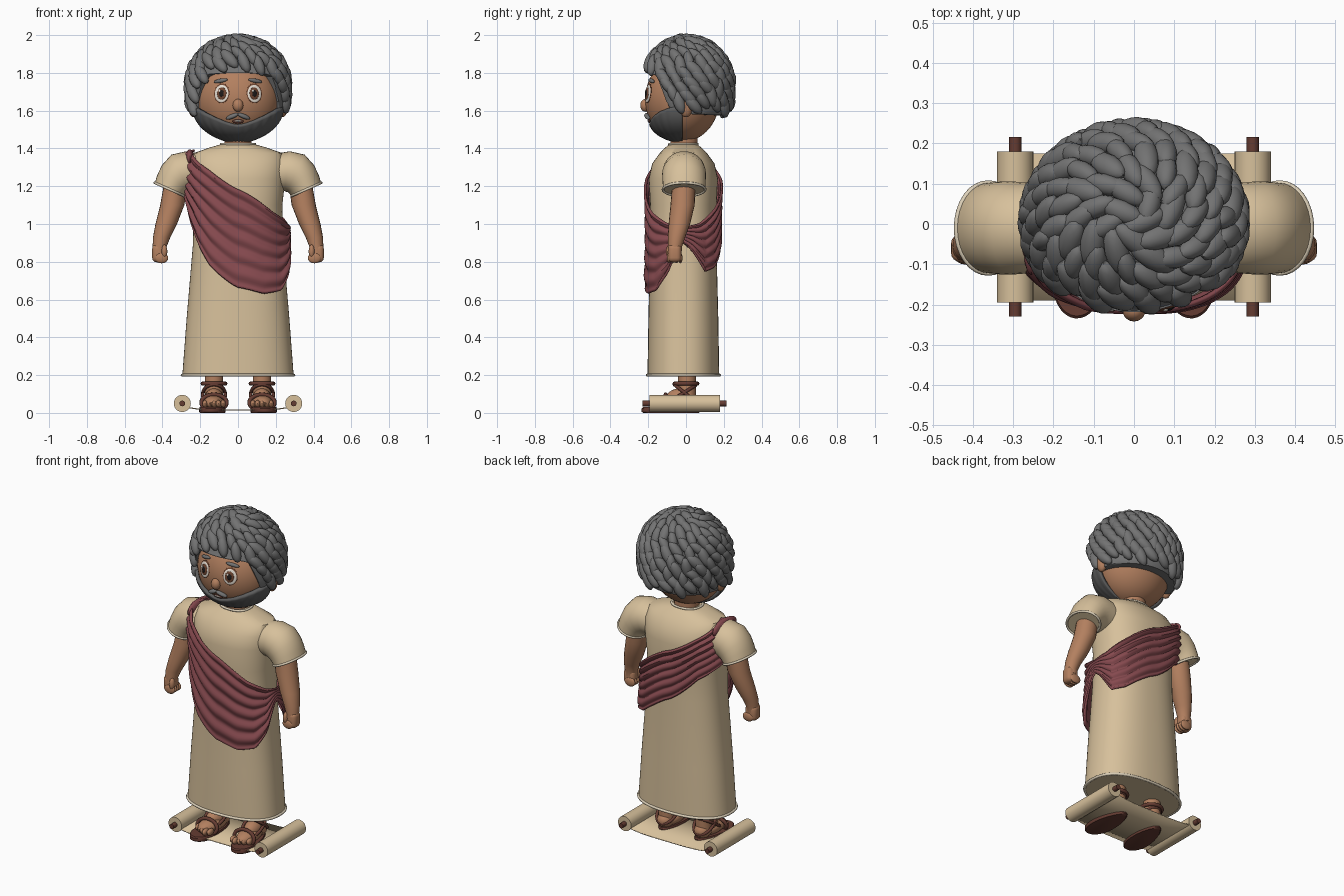
import bpy, bmesh, math, random
from mathutils import Matrix, Vector, Euler

random.seed(4)
if "Cube" in bpy.data.objects:
    bpy.data.objects.remove(bpy.data.objects["Cube"])
made = []


def material(name, r, g, b):
    m = bpy.data.materials.new(name)
    m.use_nodes = True
    m.diffuse_color = (r, g, b, 1)
    bsdf = next(n for n in m.node_tree.nodes if n.type == 'BSDF_PRINCIPLED')
    bsdf.inputs["Base Color"].default_value = (r, g, b, 1)
    bsdf.inputs["Roughness"].default_value = 0.8
    return m


CLOTH = material("tan cloth", .68, .53, .33)
TRIM = material("pale trim", .72, .63, .48)
SKIN = material("brown skin", .45, .215, .115)
SASH = material("wine red cloth", .24, .068, .078)
HAIR = material("grey hair", .17, .17, .17)
BEARD = material("dark grey beard", .11, .11, .11)
LEATHER = material("brown leather", .13, .045, .032)
WHITE = material("eye white", .8, .74, .66)
IRIS = material("brown iris", .16, .06, .03)
BLACK = material("pupil black", .012, .01, .01)


def finish(bm, name, mat, thickness=0):
    bmesh.ops.recalc_face_normals(bm, faces=bm.faces)
    me = bpy.data.meshes.new(name)
    bm.to_mesh(me)
    bm.free()
    me.materials.append(mat)
    ob = bpy.data.objects.new(name, me)
    bpy.context.collection.objects.link(ob)
    if thickness:
        s = ob.modifiers.new("thickness", 'SOLIDIFY')
        s.thickness, s.offset = thickness, 0
    made.append(ob)
    return ob


def add_ball(bm, loc, radii, rot=Matrix(), seg=16):
    m = Matrix.Translation(loc) @ rot @ Matrix.Diagonal((*radii, 1))
    bmesh.ops.create_uvsphere(bm, u_segments=seg, v_segments=seg // 2 + 2, radius=1, matrix=m)


def ball(name, mat, loc, radii, rot=Matrix(), seg=24):
    bm = bmesh.new()
    add_ball(bm, loc, radii, rot, seg)
    return finish(bm, name, mat)


def skin_rings(bm, rings, closed=True, caps=True):
    rows = [[bm.verts.new(p) for p in ring] for ring in rings]
    n = len(rows[0])
    for a, b in zip(rows, rows[1:]):
        for i in range(n if closed else n - 1):
            j = (i + 1) % n
            bm.faces.new((a[i], a[j], b[j], b[i]))
    if caps:
        bm.faces.new(rows[0])
        bm.faces.new(rows[-1])


def loft(name, mat, rings, closed=True, caps=True, thickness=0):
    bm = bmesh.new()
    skin_rings(bm, rings, closed, caps)
    return finish(bm, name, mat, thickness)


def cylinder(name, mat, loc, radius, depth, rot=Matrix()):
    bm = bmesh.new()
    bmesh.ops.create_cone(bm, cap_ends=True, segments=32, radius1=radius, radius2=radius,
                          depth=depth, matrix=Matrix.Translation(loc) @ rot)
    return finish(bm, name, mat)


def hoop(name, mat, points, r):
    # closed round band through a ring of points
    cu = bpy.data.curves.new(name, 'CURVE')
    cu.dimensions, cu.bevel_depth, cu.bevel_resolution = '3D', r, 2
    sp = cu.splines.new('POLY')
    sp.points.add(len(points) - 1)
    for p, co in zip(sp.points, points):
        p.co = (*co, 1)
    sp.use_cyclic_u = True
    cu.materials.append(mat)
    bpy.context.collection.objects.link(bpy.data.objects.new(name, cu))


def oval(center, u, v, n=32):
    c, u, v = Vector(center), Vector(u), Vector(v)
    return [c + u * math.cos(t) + v * math.sin(t) for t in (2 * math.pi * i / n for i in range(n))]


def lerp(keys, t):
    for (t0, *a), (t1, *b) in zip(keys, keys[1:]):
        if t <= t1:
            k = max(0, (t - t0) / (t1 - t0))
            return [p + (q - p) * k for p, q in zip(a, b)]
    return list(keys[-1][1:])


# robe: height, half width, half depth
ROBE = [(.195, .295, .19), (.5, .272, .185), (.9, .238, .175), (1.1, .235, .176), (1.24, .25, .183),
        (1.32, .252, .165), (1.375, .235, .125), (1.405, .15, .095), (1.425, .08, .07)]


def robe_point(t, z, out=0):
    a, b = lerp(ROBE, z)
    c, s = math.cos(t), math.sin(t)
    return Vector(((a + out) * math.copysign(abs(c) ** .85, c),
                   -.014 + (b + out) * math.copysign(abs(s) ** .85, s), z))


def around(n):
    return [-math.pi + 2 * math.pi * i / n for i in range(n)]


loft("robe", CLOTH, [[robe_point(t, z) for t in around(64)] for z, *_ in ROBE])
hoop("robe_hem", TRIM, [robe_point(t, .2, .001) for t in around(64)], .008)
hoop("robe_collar", TRIM, [robe_point(t, 1.423, .002) for t in around(32)], .007)

# draped sash: upper and lower edge by angle around the body
TOP = [(-180, 1.39), (-150, 1.36), (-120, 1.28), (-90, 1.18), (-50, 1.06), (-20, 1.0), (0, .98),
       (20, 1.0), (50, 1.08), (90, 1.2), (130, 1.31), (160, 1.38), (180, 1.39)]
LOW = [(-180, 1.15), (-160, 1.02), (-140, .89), (-120, .78), (-90, .665), (-65, .632), (-40, .65),
       (-20, .74), (-5, .88), (0, .9), (10, .86), (30, .75), (50, .77), (90, .9), (130, 1.05), (180, 1.15)]
rings = []
for k in range(49):
    f, ring = k / 48, []
    for t in around(96):
        d = math.degrees(t)
        hi, lo = lerp(TOP, d)[0], lerp(LOW, d)[0]
        out = .017 + .018 * max(0, math.cos(t)) + .02 * max(0, -math.cos(t)) ** 4
        fold = .007 * math.sin(f * 6 * 2 * math.pi) * min(1, (hi - lo) * 3)
        ring.append(robe_point(t, hi + (lo - hi) * f ** 1.15, out + fold))
    rings.append(ring)
loft("sash", SASH, rings, caps=False, thickness=.012)
ball("sash_shoulder_gather", SASH, (-.255, -.012, 1.345), (.024, .115, .05))

# sleeves, arms and hands
SLEEVE = [(.18, 1.27, 90, .1, .1), (.26, 1.28, 82, .106, .112), (.305, 1.268, 64, .11, .116),
          (.333, 1.24, 46, .1, .115), (.35, 1.21, 33, .092, .113), (.362, 1.183, 24, .086, .112)]
ARM = [(1.2, .332, -.012, .062), (1.1, .348, -.018, .064), (1.0, .38, -.035, .057),
       (.93, .404, -.05, .046), (.88, .415, -.058, .037), (.85, .416, -.06, .037)]
for side, word in ((1, "left"), (-1, "right")):
    rings = []
    for x, z, ang, h, w in SLEEVE:
        a = math.radians(ang)
        rings.append(oval((side * x, -.01, z), (side * h * math.cos(a), 0, h * math.sin(a)), (0, w, 0)))
    loft(word + "_sleeve", CLOTH, rings)
    hoop(word + "_cuff", TRIM, rings[-1], .007)
    loft(word + "_arm", SKIN, [oval((side * x, y, z), (r, 0, 0), (0, r, 0), 20) for z, x, y, r in ARM])
    hand = bmesh.new()
    bmesh.ops.create_cube(hand, size=1, matrix=Matrix.Translation((side * .417, -.06, .845))
                          @ Matrix.Diagonal((.075, .07, .095, 1)))
    bmesh.ops.bevel(hand, geom=hand.edges[:], offset=.024, segments=4, affect='EDGES', profile=.5)
    for i in range(4):
        add_ball(hand, (side * .405, -.09 + i * .02, .82), (.036, .012, .028))
    add_ball(hand, (side * .39, -.088, .855), (.016, .018, .036))
    finish(hand, word + "_hand", SKIN)

# head and neck
cylinder("neck", SKIN, (0, -.01, 1.42), .072, .1)
HEAD, HR = Vector((0, -.02, 1.66)), Vector((.225, .197, .225))
ball("head", SKIN, HEAD, HR, seg=48)


def face_plate(name, mat, x, z, rx, rz, lift=0, tilt=0, depth=.006):
    dx, dz = x / HR.x, (z - HEAD.z) / HR.z
    p = Vector((x, HEAD.y - HR.y * math.sqrt(1 - dx * dx - dz * dz), z))
    n = Vector([(p - HEAD)[i] / HR[i] ** 2 for i in range(3)]).normalized()
    rot = n.to_track_quat('Y', 'Z').to_matrix().to_4x4() @ Matrix.Rotation(tilt, 4, 'Y')
    ball(name, mat, p + n * lift, (rx, depth, rz), rot)


for side, word in ((1, "left"), (-1, "right")):
    face_plate(word + "_eyelid", IRIS, side * .086, 1.692, .043, .053)
    face_plate(word + "_eye", WHITE, side * .086, 1.69, .039, .047, .002)
    face_plate(word + "_iris", IRIS, side * .084, 1.69, .026, .033, .006)
    face_plate(word + "_pupil", BLACK, side * .084, 1.69, .014, .019, .009)
    face_plate(word + "_eye_glint", WHITE, side * .084 - .009, 1.703, .006, .007, .013, 0, .003)
    face_plate(word + "_eyebrow", HAIR, side * .09, 1.757, .04, .011, .004, -side * .2, .01)
    face_plate(word + "_moustache", HAIR, side * .03, 1.572, .036, .012, .006, -side * .4, .014)
    ball(word + "_ear", SKIN, (side * .235, .0, 1.62), (.028, .035, .055))
ball("nose", SKIN, (0, -.216, 1.628), (.028, .026, .034))
face_plate("mouth", LEATHER, 0, 1.545, .03, .012, .004, 0, .008)
face_plate("teeth", WHITE, 0, 1.55, .02, .005, .01, 0, .004)

# beard: a ridged shell hugging the jaw
rings = []
for k in range(17):
    ring = []
    for i in range(97):
        az = math.radians(-90 + 180 * i / 96)
        top = 1.523 + .1 * abs(math.sin(az)) ** 1.7
        e0 = math.asin((top - HEAD.z) / HR.z)
        e = e0 + (math.radians(-86) - e0) * k / 16
        r = 1.045 + .05 * math.sin(math.pi * min(1, k / 12)) + .006 * math.sin(az * 26)
        ring.append((r * HR.x * math.sin(az) * math.cos(e),
                     HEAD.y - r * HR.y * math.cos(az) * math.cos(e),
                     HEAD.z + .98 * HR.z * math.sin(e)))
    rings.append(ring)
loft("beard", BEARD, rings, closed=False, caps=False, thickness=.022)

# hair: a cap trimmed at the hairline, covered with overlapping locks
HC = Vector((0, .006, 1.735))


def hair_point(n):
    h = max(1e-4, math.hypot(n.x, n.y))
    k = h ** -.75 if n.z < 0 else 1
    return HC + Vector((.255 * n.x * k, .225 * n.y * k, .24 * n.z))


def hairline(n):
    front = -n.y / max(1e-4, math.hypot(n.x, n.y))
    return lerp([(-1, 1.575), (.4, 1.585), (.72, 1.79), (1, 1.8)], front)[0]


bm = bmesh.new()
bmesh.ops.create_uvsphere(bm, u_segments=48, v_segments=32, radius=1)
for v in bm.verts:
    n = v.co.copy()
    v.co = hair_point(n)
    v.co.z = max(v.co.z, hairline(n))
finish(bm, "hair_cap", HAIR)

bm = bmesh.new()
COUNT = 230
for i in range(COUNT):
    z = 1 - 2 * (i + .5) / COUNT
    az = i * math.pi * (3 - math.sqrt(5))
    r = math.sqrt(1 - z * z)
    n = Vector((r * math.cos(az), r * math.sin(az), z))
    p = hair_point(n)
    if p.z < hairline(n) + .035:
        continue
    normal = Vector((n.x, n.y, max(n.z, 0))).normalized()
    swirl = Vector((-n.y, n.x, 0)).normalized()
    down = swirl.cross(normal).normalized()
    if down.z > 0:
        down.negate()
    flow = (down + swirl * random.uniform(.2, 1.1)).normalized()
    across = normal.cross(flow).normalized()
    rot = Matrix((flow, across, normal)).transposed().to_4x4()
    rot = rot @ Matrix.Rotation(random.uniform(0, .2), 4, 'Y')
    size = random.uniform(.9, 1.1)
    add_ball(bm, p + normal * .006, (.062 * size, .029 * size, .028), rot, 12)
finish(bm, "hair_locks", HAIR)

# feet and sandals
for side, word in ((1, "left"), (-1, "right")):
    x = side * .127
    turn = Matrix.Rotation(side * .08, 4, 'Z')
    cylinder(word + "_leg", SKIN, (x, .005, .14), .048, .18)
    bm = bmesh.new()
    add_ball(bm, (x, -.065, .055), (.058, .115, .04), turn)
    add_ball(bm, (x, -.03, .08), (.048, .075, .05), turn)
    add_ball(bm, (x, .02, .06), (.048, .05, .045))
    for i in range(5):
        add_ball(bm, (x + side * (i - 2) * .024, -.17 + .012 * abs(i - 1), .048), (.014, .03, .02))
    finish(bm, word + "_foot", SKIN)
    outline = [((.068 + .014 * -math.sin(t)) * math.cos(t), .155 * math.sin(t)) for t in around(40)]
    rings = []
    for z, s in ((0, .95), (.006, 1), (.024, 1), (.03, .96)):
        rings.append([Vector((x + side * .006, -.08, z)) + turn @ Vector((a * s, b * s, 0)) for a, b in outline])
    loft(word + "_sole", LEATHER, rings)
    hoop(word + "_ankle_strap", LEATHER, oval((x, .0, .155), (.06, 0, 0), (0, .06, 0)), .011)
    hoop(word + "_instep_strap", LEATHER, oval((x, -.03, .095), (.06, 0, 0), (0, .08, .05)), .009)
    hoop(word + "_heel_strap", LEATHER, oval((x, .0, .1), (.06, 0, 0), (0, .062, -.05)), .009)
    hoop(word + "_toe_strap", LEATHER, oval((x, -.12, .055), (.067, 0, 0), (0, .012, .042)), .011)

# scroll under the feet
LIE = Matrix.Rotation(math.pi / 2, 4, 'X')
for side, word in ((1, "left"), (-1, "right")):
    cylinder(word + "_scroll_roll", CLOTH, (side * .295, -.007, .05), .045, .375, LIE)
    cylinder(word + "_scroll_rod", LEATHER, (side * .295, -.007, .05), .015, .445, LIE)
loft("scroll_sheet", CLOTH, [[(.29 * i / 12, y, .015 + .02 * (i / 12) ** 4) for i in range(-12, 13)]
                             for y in (-.19, -.007, .175)], closed=False, caps=False, thickness=.006)

# smooth shading with sharp edges kept
bpy.ops.object.select_all(action='DESELECT')
for ob in made:
    ob.select_set(True)
bpy.context.view_layer.objects.active = made[0]
bpy.ops.object.shade_smooth_by_angle(angle=math.radians(40))
